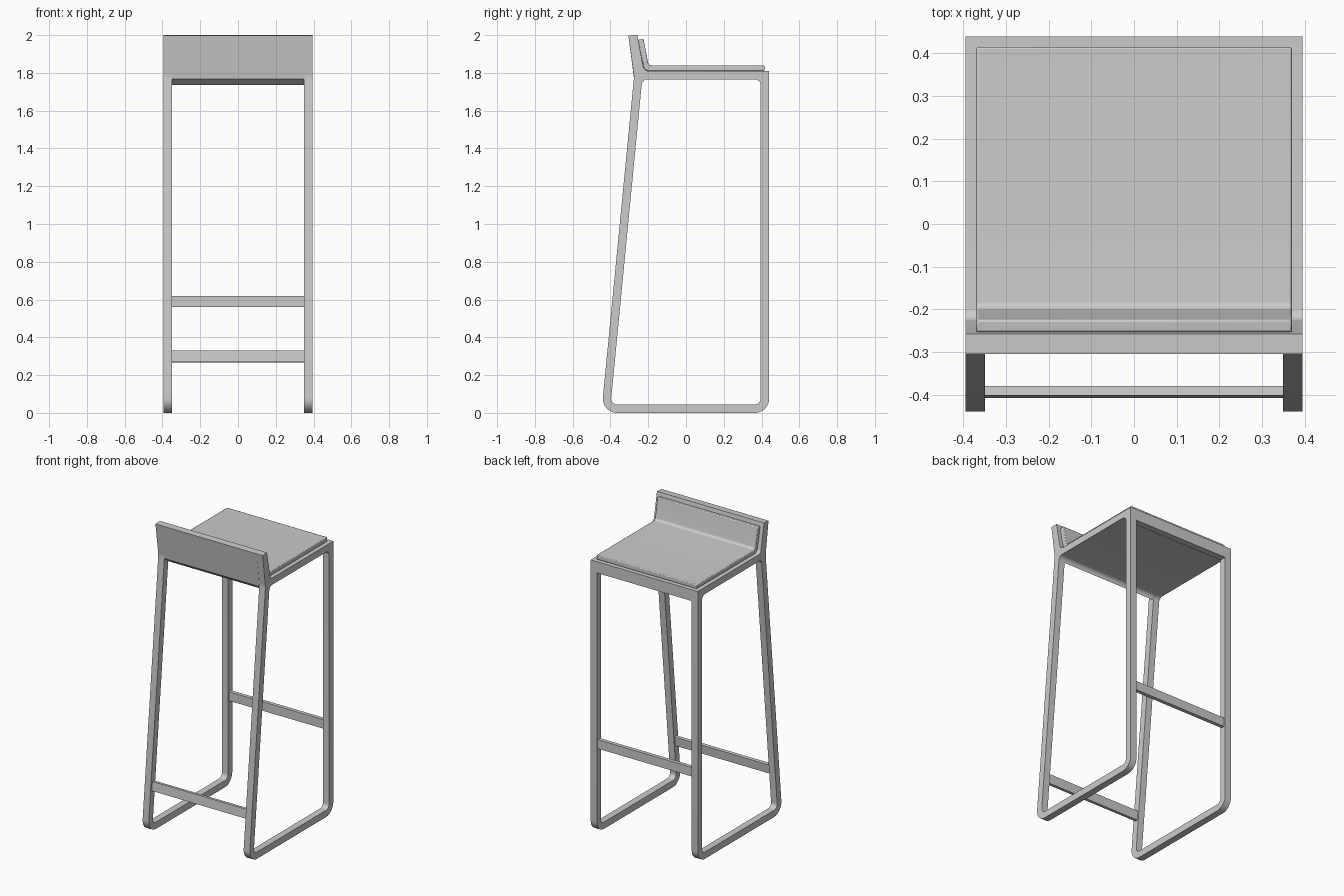
import bpy, bmesh, math
from mathutils import Vector

if "Cube" in bpy.data.objects:
    bpy.data.objects.remove(bpy.data.objects["Cube"])


def rounded(points, steps=8):
    """Expand (y, z, radius) corners into a closed outline with fillets."""
    out = []
    for i, (y, z, r) in enumerate(points):
        p = Vector((y, z))
        if r == 0:
            out.append(p)
            continue
        a = (Vector(points[i - 1][:2]) - p).normalized()
        b = (Vector(points[(i + 1) % len(points)][:2]) - p).normalized()
        half = a.angle(b) / 2
        c = p + (a + b).normalized() * r / math.sin(half)
        s = p + a * r / math.tan(half) - c
        e = p + b * r / math.tan(half) - c
        for k in range(steps + 1):
            t = k / steps
            w = math.pi - 2 * half
            out.append(c + (s * math.sin((1 - t) * w) + e * math.sin(t * w)) / math.sin(w))
    return out


def extrude_profile(name, loops, x0, x1, bevel=0):
    """Fill side-view loops (the second one is a hole) and extrude along x."""
    bm = bmesh.new()
    for loop in loops:
        vs = [bm.verts.new((x0, p.x, p.y)) for p in rounded(loop)]
        for i, v in enumerate(vs):
            bm.edges.new((vs[i - 1], v))
    bmesh.ops.triangle_fill(bm, edges=bm.edges[:], use_beauty=True)
    res = bmesh.ops.extrude_face_region(bm, geom=bm.faces[:])
    moved = [g for g in res["geom"] if isinstance(g, bmesh.types.BMVert)]
    bmesh.ops.translate(bm, verts=moved, vec=(x1 - x0, 0, 0))
    bmesh.ops.recalc_face_normals(bm, faces=bm.faces[:])
    me = bpy.data.meshes.new(name)
    bm.to_mesh(me)
    bm.free()
    ob = bpy.data.objects.new(name, me)
    bpy.context.collection.objects.link(ob)
    bpy.ops.object.select_all(action='DESELECT')
    ob.select_set(True)
    bpy.context.view_layer.objects.active = ob
    bpy.ops.object.shade_smooth_by_angle(angle=math.radians(30))
    if bevel:
        mod = ob.modifiers.new("soft_edges", 'BEVEL')
        mod.width = bevel
        mod.segments = 2
        mod.angle_limit = math.radians(40)
    return ob


# side frames: sled leg loop with the backrest upright
outer = [(-0.26, 1.99, 0), (-0.222, 1.81, 0.03), (0.44, 1.81, 0),
         (0.44, 0, 0.075), (-0.448, 0, 0.075), (-0.275, 1.78, 0.15), (-0.305, 1.998, 0)]
outer[0] = (-0.258, 2.0, 0)
inner = [(-0.232, 1.765, 0.03), (0.395, 1.765, 0.03),
         (0.395, 0.045, 0.03), (-0.399, 0.045, 0.03)]
for side, name in ((-1, "left_side_frame"), (1, "right_side_frame")):
    extrude_profile(name, [outer, inner], side * 0.35, side * 0.395)

# seat and backrest shell between the frames, filleted under both ends
shell = [(-0.258, 2.0, 0), (-0.222, 1.81, 0.03), (0.44, 1.81, 0), (0.44, 1.735, 0),
         (0.395, 1.735, 0), (0.395, 1.765, 0.029), (-0.232, 1.765, 0.026),
         (-0.235, 1.735, 0), (-0.275, 1.768, 0), (-0.305, 1.998, 0)]
extrude_profile("seat_shell", [shell], -0.35, 0.35)

# upholstered pad running up the backrest
pad = [(-0.225, 1.98, 0), (-0.198, 1.84, 0.02), (0.415, 1.84, 0), (0.415, 1.81, 0),
       (-0.222, 1.81, 0.03), (-0.254, 1.976, 0)]
extrude_profile("seat_pad", [pad], -0.37, 0.37, bevel=0.005)

# foot rails: low one follows the leaning legs, high one is upright
low = [(-0.408, 0.27, 0), (-0.386, 0.268, 0), (-0.380, 0.328, 0), (-0.402, 0.33, 0)]
extrude_profile("front_foot_rail", [low], -0.35, 0.35)
high = [(0.405, 0.56, 0), (0.43, 0.56, 0), (0.43, 0.62, 0), (0.405, 0.62, 0)]
extrude_profile("rear_foot_rail", [high], -0.35, 0.35)
